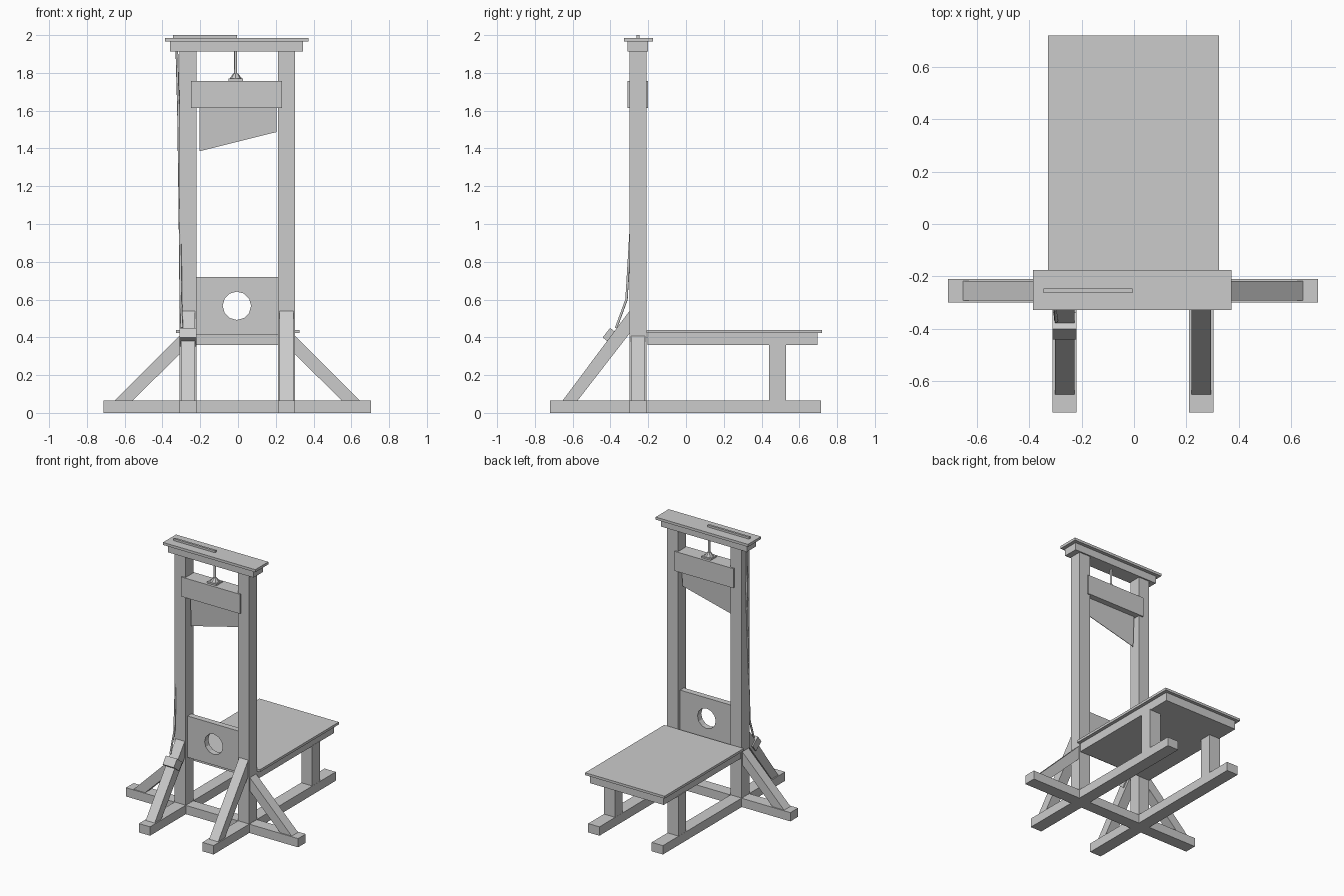
import bpy, bmesh, math
from mathutils import Vector

if "Cube" in bpy.data.objects:
    bpy.data.objects.remove(bpy.data.objects["Cube"])

CX, CY = -0.004, -0.255      # centre of the frame
POST = 0.261                 # post offset from the centre


def box(name, x0, x1, y0, y1, z0, z1):
    bpy.ops.mesh.primitive_cube_add(size=1, location=((x0 + x1) / 2, (y0 + y1) / 2, (z0 + z1) / 2))
    o = bpy.context.object
    o.name = name
    o.scale = (x1 - x0, y1 - y0, z1 - z0)
    bpy.ops.object.transform_apply(location=False, rotation=False, scale=True)
    return o


def prism(name, pts, axis, centre, thick):
    """Extrude a 2D outline (other axis, z) along x or y."""
    bm = bmesh.new()
    def co(p, d):
        return (d, p[0], p[1]) if axis == 'x' else (p[0], d, p[1])
    a = [bm.verts.new(co(p, centre - thick / 2)) for p in pts]
    b = [bm.verts.new(co(p, centre + thick / 2)) for p in pts]
    bm.faces.new(a)
    bm.faces.new(b[::-1])
    for i in range(len(pts)):
        j = (i + 1) % len(pts)
        bm.faces.new((a[i], b[i], b[j], a[j]))
    bmesh.ops.recalc_face_normals(bm, faces=bm.faces)
    me = bpy.data.meshes.new(name)
    bm.to_mesh(me)
    bm.free()
    o = bpy.data.objects.new(name, me)
    bpy.context.collection.objects.link(o)
    return o


def rope(name, pts, r=0.008):
    cu = bpy.data.curves.new(name, 'CURVE')
    cu.dimensions = '3D'
    cu.bevel_depth = r
    cu.bevel_resolution = 1
    cu.use_fill_caps = True
    sp = cu.splines.new('POLY')
    sp.points.add(len(pts) - 1)
    for p, c in zip(sp.points, pts):
        p.co = (*c, 1)
    o = bpy.data.objects.new(name, cu)
    bpy.context.collection.objects.link(o)


# base cross beam
box("cross_sill", -0.711, 0.704, -0.30, -0.21, 0, 0.065)

for s, side in ((-1, "left"), (1, "right")):
    x = CX + s * POST
    # rails, posts and bench legs
    box(side + "_rail", x - 0.046, x + 0.046, -0.72, 0.715, 0, 0.066)
    box(side + "_post", x - 0.045, x + 0.045, -0.30, -0.21, 0.06, 1.92)
    box(side + "_bench_leg", x - 0.045, x + 0.045, 0.44, 0.53, 0.06, 0.365)
    # forward brace and sideways brace
    prism(side + "_front_brace", [(-0.657, 0.06), (-0.578, 0.06), (-0.295, 0.425), (-0.295, 0.545)],
          'x', x, 0.074)
    prism(side + "_side_brace", [(CX + s * 0.655, 0.06), (CX + s * 0.56, 0.06),
                                 (CX + s * 0.30, 0.315), (CX + s * 0.30, 0.413)], 'y', CY, 0.074)

# top caps
box("lintel", -0.36, 0.345, -0.31, -0.20, 1.912, 1.966)
box("lintel_cap", -0.387, 0.372, -0.328, -0.175, 1.966, 1.985)

# bench
box("bench_frame", -0.305, 0.30, -0.205, 0.697, 0.36, 0.425)
box("bench_top", -0.328, 0.325, -0.208, 0.72, 0.422, 0.44)

# neck board with a round hole
board = box("neck_board", -0.22, 0.215, CY - 0.022, CY + 0.022, 0.413, 0.72)
bpy.ops.mesh.primitive_cylinder_add(vertices=12, radius=0.075, depth=0.3,
                                    location=(-0.006, CY, 0.567), rotation=(math.pi / 2, 0, 0))
cutter = bpy.context.object
cutter.name = "hole_cutter"
mod = board.modifiers.new("hole", 'BOOLEAN')
mod.object = cutter
mod.solver = 'EXACT'
bpy.context.view_layer.objects.active = board
bpy.ops.object.modifier_apply(modifier="hole")
bpy.data.objects.remove(cutter)

# weight and slanted blade
box("blade_weight", -0.25, 0.234, -0.31, -0.20, 1.613, 1.758)
blade = prism("blade", [(-0.205, 1.385), (0.205, 1.487), (0.205, 1.62), (-0.205, 1.62)], 'y', CY, 0.024)
for v in blade.data.vertices:      # sharpen the lower edge
    if v.co.z < 1.6:
        v.co.y = CY + (v.co.y - CY) * 0.15

# rope fitting on the weight
box("fitting_plate", -0.05, 0.026, CY - 0.035, CY + 0.035, 1.757, 1.77)
bpy.ops.mesh.primitive_cone_add(vertices=8, radius1=0.034, radius2=0.012, depth=0.03,
                                location=(-0.012, CY, 1.783))
bpy.context.object.name = "rope_knot"

# rope: lift line, run over the cap, and run down the left side
rope("lift_rope", [(-0.012, CY, 1.77), (-0.012, CY, 1.93)])
box("top_rope", -0.345, -0.005, CY - 0.008, CY + 0.008, 1.98, 2.0)
rope("side_rope", [(-0.325, CY, 1.96), (-0.315, -0.262, 1.6), (-0.308, -0.285, 1.1),
                   (-0.303, -0.315, 0.6), (-0.298, -0.37, 0.45)], 0.007)

# rope wrapping around the left front brace
d = Vector((0.283, 0.365)).normalized()
n = Vector((-d.y, d.x))
c = Vector((-0.39, 0.40))
wrap = [c + d * a * 0.032 + n * b * 0.04 for a, b in ((-1, -1), (1, -1), (1, 1), (-1, 1))]
prism("rope_wrap", [tuple(p) for p in wrap], 'x', CX - POST, 0.092)
